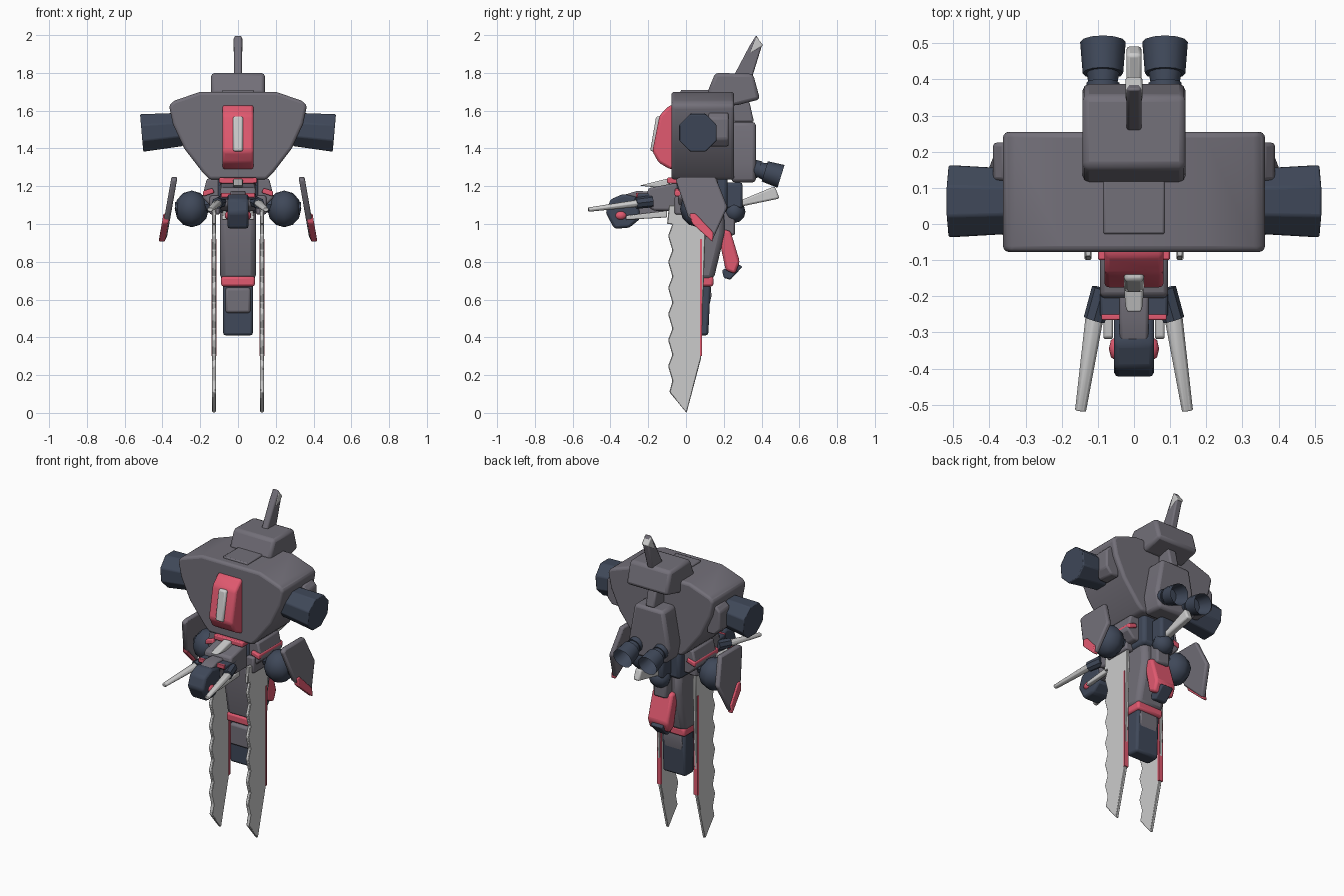
import bpy, bmesh, math
from mathutils import Vector

def mat(name, c):
    m = bpy.data.materials.new(name)
    m.diffuse_color = (*c, 1)
    return m

GREY = mat("armour_grey", (0.17, 0.16, 0.19))
BLUE = mat("dark_blue", (0.05, 0.065, 0.10))
RED = mat("red", (0.75, 0.10, 0.16))
WHITE = mat("white", (0.72, 0.72, 0.71))

def finish(name, bm, m, bevel=0.0, seg=2, angle=35):
    bmesh.ops.recalc_face_normals(bm, faces=bm.faces[:])
    me = bpy.data.meshes.new(name)
    bm.to_mesh(me)
    bm.free()
    ob = bpy.data.objects.new(name, me)
    bpy.context.collection.objects.link(ob)
    me.materials.append(m)
    if bevel:
        b = ob.modifiers.new("bevel", 'BEVEL')
        b.width, b.segments, b.limit_method = bevel, seg, 'ANGLE'
    bpy.ops.object.select_all(action='DESELECT')
    ob.select_set(True)
    bpy.context.view_layer.objects.active = ob
    bpy.ops.object.shade_smooth_by_angle(angle=math.radians(angle))
    return ob

def prism(name, pts, axis, lo, hi, m, bevel=0.0, side=1, slant=0.0, seg=2):
    """Extrude a (y,z) profile along x, or an (x,z) profile along y."""
    bm = bmesh.new()
    rings = []
    for t in (lo, hi):
        ring = []
        for a, z in pts:
            co = (side * (t + slant * z), a, z) if axis == 'x' else (side * a, t, z)
            ring.append(bm.verts.new(co))
        rings.append(ring)
    n = len(pts)
    bm.faces.new(rings[0])
    bm.faces.new(rings[1])
    for i in range(n):
        j = (i + 1) % n
        bm.faces.new((rings[0][i], rings[0][j], rings[1][j], rings[1][i]))
    return finish(name, bm, m, bevel, seg)

def block(name, x, y, z, m, bevel=0.01, side=1):
    pts = [(y[0], z[0]), (y[1], z[0]), (y[1], z[1]), (y[0], z[1])]
    return prism(name, pts, 'x', x[0], x[1], m, bevel, side)

def tube(name, p0, p1, r0, r1, m, n=8, bevel=0.0, hollow=0.0, squash=1.0, twist=0.0):
    """Tapered cylinder between two points, optionally hollowed at p1."""
    p0, p1 = Vector(p0), Vector(p1)
    q = (p1 - p0).to_track_quat('Z', 'Y')
    bm = bmesh.new()
    rings = []
    for p, r in ((p0, r0), (p1, r1)):
        rings.append([bm.verts.new(p + q @ Vector((r * math.cos(a), r * squash * math.sin(a), 0)))
                      for a in (math.tau * i / n + twist for i in range(n))])
    bm.faces.new(rings[0])
    end = bm.faces.new(rings[1])
    for i in range(n):
        j = (i + 1) % n
        bm.faces.new((rings[0][i], rings[0][j], rings[1][j], rings[1][i]))
    bmesh.ops.recalc_face_normals(bm, faces=bm.faces[:])
    if hollow:
        bmesh.ops.inset_region(bm, faces=[end], thickness=0.007)
        for v in end.verts:
            v.co -= (p1 - p0).normalized() * hollow
    return finish(name, bm, m, bevel)

def ball(name, c, r, m, stretch=(1, 1, 1), n=8):
    bm = bmesh.new()
    bmesh.ops.create_uvsphere(bm, u_segments=n, v_segments=6, radius=r)
    for v in bm.verts:
        v.co = Vector(c) + Vector([v.co[i] * stretch[i] for i in range(3)])
    return finish(name, bm, m, angle=50)

# Torso, hatch and chest plate
half = [(0.15, 1.235), (0.185, 1.27), (0.285, 1.40), (0.345, 1.53), (0.365, 1.625), (0.345, 1.65), (0.20, 1.70)]
prism("torso", half + [(-x, z) for x, z in reversed(half)], 'y', -0.077, 0.255, GREY, 0.022, seg=3)
block("top_hatch", (-0.085, 0.085), (-0.028, 0.14), (1.66, 1.71), GREY, 0.006)
prism("chest_plate", [(-0.05, 1.63), (-0.085, 1.63), (-0.14, 1.575), (-0.178, 1.385), (-0.145, 1.325),
      (-0.085, 1.29), (-0.05, 1.29)], 'x', -0.082, 0.082, RED, 0.014)
prism("chest_light", [(-0.12, 1.57), (-0.158, 1.57), (-0.19, 1.385), (-0.15, 1.385)], 'x', -0.027, 0.027, WHITE, 0.01)

# Head block, crest fin and white tip
prism("head_block", [(0.11, 1.69), (0.155, 1.80), (0.355, 1.795), (0.392, 1.66), (0.255, 1.625)],
      'x', -0.142, 0.142, GREY, 0.018)
prism("crest_fin", [(0.24, 1.76), (0.335, 1.94), (0.372, 2.0), (0.402, 1.945), (0.345, 1.76)],
      'x', -0.021, 0.021, GREY, 0.008)
prism("crest_tip", [(0.335, 1.90), (0.372, 1.993), (0.409, 1.945)], 'x', -0.023, 0.023, WHITE, 0.006)

# Backpack with two hollow thrusters
prism("backpack", [(-0.10, 1.54), (0.10, 1.54), (0.14, 1.32), (0.12, 1.22), (-0.12, 1.22), (-0.14, 1.32)],
      'y', 0.24, 0.37, GREY, 0.018)
prism("backpack_ridge", [(0.25, 1.54), (0.36, 1.54), (0.335, 1.65), (0.25, 1.65)], 'x', -0.03, 0.03, GREY, 0.01)
for s in (1, -1):
    tube("thruster_collar", (s * .086, .34, 1.30), (s * .086, .39, 1.287), .046, .046, BLUE, 12)
    tube("thruster_bell", (s * .086, .38, 1.29), (s * .086, .503, 1.252), .038, .063, BLUE, 12, hollow=.09)

# Side pods and their mounts
for s in (1, -1):
    tube("side_pod", (s * .30, .063, 1.50), (s * .51, .063, 1.482), .095, .108, BLUE, 8, 0.006, twist=math.pi / 8)
    prism("pod_mount", [(.30, 1.41), (.355, 1.41), (.39, 1.45), (.39, 1.56), (.36, 1.59), (.30, 1.59)],
          'y', 0.12, 0.225, GREY, 0.01, s)

# Waist, collar strip and front spike
block("waist", (-.11, .11), (-.05, .22), (1.06, 1.26), BLUE, 0.02)
block("collar_strip", (-.10, .10), (-.10, -.03), (1.215, 1.245), RED, 0.006)
prism("front_spike", [(-.247, 1.203), (-.10, 1.24), (-.08, 1.21), (-.12, 1.19)], 'x', -.026, .026, WHITE, 0.008)

# Front head with nose, brow and tusks
prism("front_housing", [(-.20, 1.19), (-.04, 1.22), (-.03, 1.07), (-.17, 1.07), (-.215, 1.10)],
      'x', -.094, .094, GREY, 0.012)
block("visor_block", (-.094, .094), (-.258, -.14), (1.13, 1.162), BLUE, 0.008)
block("visor_strip", (-.09, .09), (-.265, -.25), (1.14, 1.165), RED, 0.003)
prism("nose_gun", [(-.425, 1.06), (-.40, 1.13), (-.33, 1.16), (-.25, 1.14), (-.24, 1.03), (-.30, .98), (-.38, .975)],
      'x', -.056, .056, BLUE, 0.014)
prism("nose_brow", [(-.325, 1.155), (-.26, 1.175), (-.16, 1.17), (-.16, 1.13), (-.325, 1.13)], 'x', -.04, .04, GREY, 0.008)
block("neck", (-.05, .05), (-.28, -.12), (1.04, 1.14), GREY, 0.012)
for s in (1, -1):
    ball("nose_eye", (s * .05, -.345, 1.045), .033, RED, (.6, 1, .7))
    tube("tusk", (s * .108, -.25, 1.11), (s * .148, -.517, 1.076), .026, .016, WHITE, 8, 0.003, squash=.75)
    tube("tusk_socket", (s * .085, -.18, 1.12), (s * .11, -.265, 1.11), .032, .03, BLUE, 8)
    prism("lower_fang", [(-.32, 1.022), (-.315, 1.045), (-.10, 1.07), (-.10, 1.035)], 'x', .058, .085, WHITE, 0.006, s)

# Tail: body, red ring and lower casing
prism("tail_body", [(-.02, 1.10), (.20, 1.10), (.205, .95), (.145, .70), (.02, .70), (-.02, .92)],
      'x', -.095, .095, GREY, 0.03)
block("tail_ring", (-.09, .09), (.01, .145), (.67, .722), RED, 0.012)
prism("tail_casing", [(.01, .66), (.13, .68), (.135, .62), (.115, .53), (.01, .53)], 'x', -.066, .066, GREY, 0.012)
prism("tail_barrel", [(.03, .68), (.13, .68), (.118, .41), (.03, .41)], 'x', -.079, .079, BLUE, 0.014)

# Rear limb: joint, red panel, foot and white sting
ball("rear_joint", (0, .255, 1.065), .06, BLUE, (1.1, 1, 1))
block("rear_link", (-.045, .045), (.16, .26), (.94, 1.10), GREY, 0.012)
prism("rear_panel", [(.185, .97), (.235, .965), (.285, .80), (.26, .735), (.21, .755), (.18, .90)],
      'x', -.07, .07, RED, 0.014)
prism("rear_foot", [(.19, .755), (.27, .79), (.30, .775), (.235, .705), (.20, .715)], 'x', -.04, .04, BLUE, 0.008)
prism("rear_sting", [(.24, 1.105), (.47, 1.20), (.495, 1.135), (.28, 1.09)], 'x', -.021, .021, WHITE, 0.01)
block("sting_mount", (-.05, .05), (.16, .30), (1.08, 1.22), BLUE, 0.015)

# Hips, shields and serrated blade legs on each side
teeth = []
for i in range(7):
    z = 0.11 + i * 0.138
    teeth += [(-.095 if i else -.088, z), (-.072, z + .06)]
blade = [(.003, 0.0)] + teeth + [(-.10, 1.0), (-.09, 1.10), (.10, 1.10), (.103, .95), (.08, .29)]
outline = [(-.055, 1.235), (-.03, 1.25), (.155, 1.25), (.22, 1.09), (.14, .915), (.01, 1.04)]
edge = [(.02, 1.055), (.05, 1.055), (.145, .955), (.14, .905), (.03, 1.005)]
for s in (1, -1):
    prism("hip_bracket", [(.08, 1.24), (.165, 1.24), (.19, 1.14), (.14, 1.09), (.08, 1.09)], 'y', -.04, .17, GREY, 0.01, s)
    prism("hip_red_trim", [(.125, 1.165), (.135, 1.19), (.185, 1.175), (.185, 1.145)], 'y', -.06, .18, RED, 0.006, s)
    tube("hip_axle", (s * .12, .065, 1.11), (s * .33, .065, 1.08), .045, .035, BLUE, 8)
    ball("hip_ball", (s * .245, .065, 1.08), .097, BLUE, (.93, 1, 1))
    # sheared outward toward the bottom
    prism("side_shield", outline, 'x', .54, .572, GREY, 0.01, s, -.176)
    prism("shield_edge", edge, 'x', .546, .58, RED, 0.006, s, -.176)
    prism("blade_leg", blade, 'x', .117, .137, WHITE, 0.004, s, seg=1)
    block("blade_spine", (.113, .141), (.074, .086), (.30, .92), RED, 0.0, s)
    block("blade_mount", (.095, .15), (-.06, .11), (1.05, 1.15), GREY, 0.01, s)
